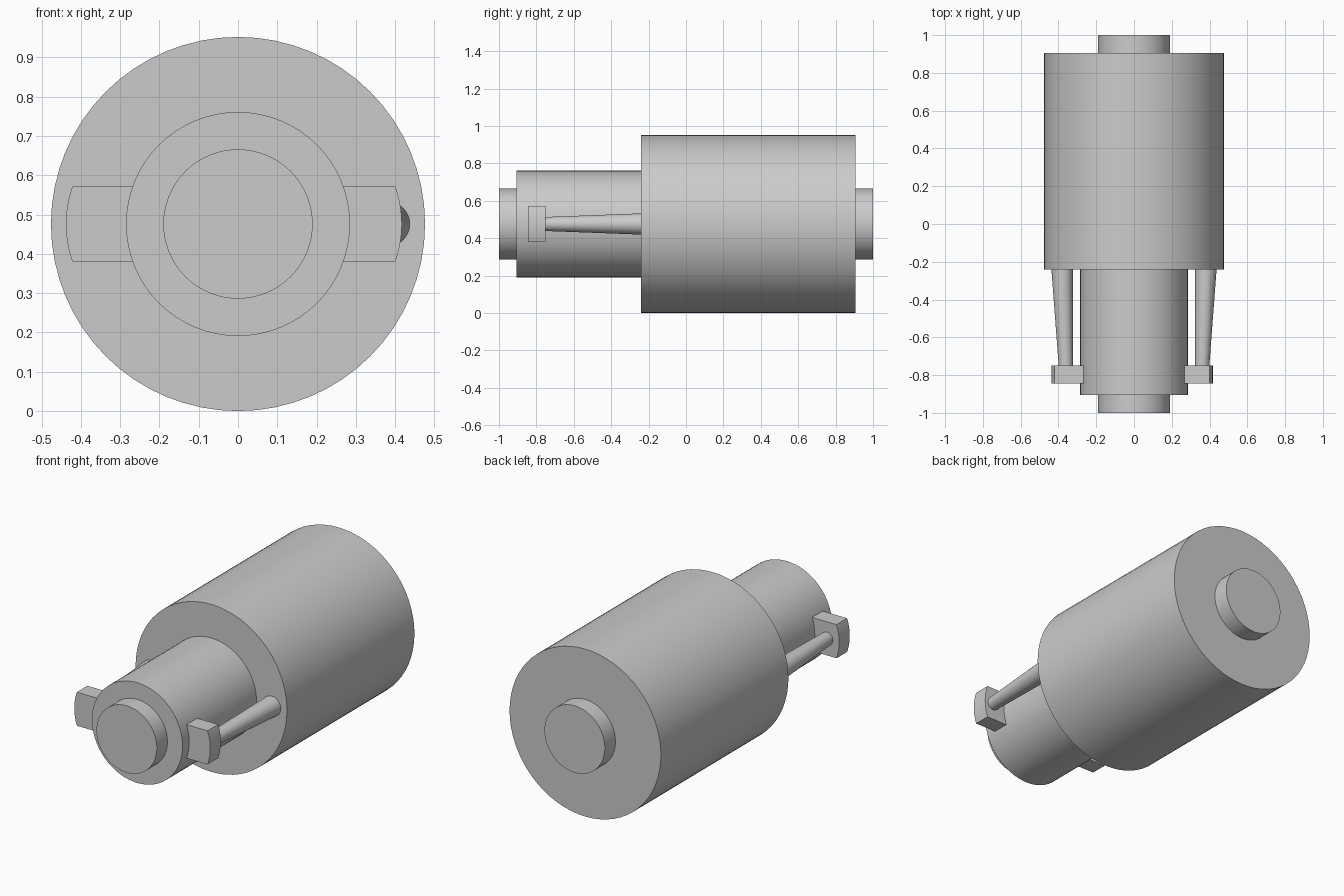
import bpy, bmesh, math

if "Cube" in bpy.data.objects:
    bpy.data.objects.remove(bpy.data.objects["Cube"])

AXIS_Z = 0.476


def finish(name, bm, smooth=True):
    bmesh.ops.recalc_face_normals(bm, faces=bm.faces)
    mesh = bpy.data.meshes.new(name)
    bm.to_mesh(mesh)
    bm.free()
    obj = bpy.data.objects.new(name, mesh)
    bpy.context.collection.objects.link(obj)
    bpy.ops.object.select_all(action='DESELECT')
    obj.select_set(True)
    bpy.context.view_layer.objects.active = obj
    if smooth:
        bpy.ops.object.shade_smooth_by_angle(angle=math.radians(30))
    return obj


def frustum(name, y0, y1, r0, r1, x0=0.0, x1=0.0, segments=64):
    """Round solid along y; each end has its own radius and x centre."""
    bm = bmesh.new()
    rings = []
    for x, y, r in ((x0, y0, r0), (x1, y1, r1)):
        ring = []
        for i in range(segments):
            a = 2 * math.pi * i / segments
            ring.append(bm.verts.new((x + r * math.cos(a), y, AXIS_Z + r * math.sin(a))))
        bm.faces.new(ring)
        rings.append(ring)
    for i in range(segments):
        j = (i + 1) % segments
        bm.faces.new((rings[0][i], rings[0][j], rings[1][j], rings[1][i]))
    return finish(name, bm)


def lug(name, side, outer, y0=-0.845, y1=-0.75, half=0.0955, arc=0.285, steps=10):
    """Block beside the barrel with a curved outer face."""
    span = math.asin(half / arc)
    profile = [(0.25, -half)]
    for i in range(steps + 1):
        a = -span + 2 * span * i / steps
        profile.append((outer - arc + arc * math.cos(a), arc * math.sin(a)))
    profile.append((0.25, half))
    bm = bmesh.new()
    face = bm.faces.new([bm.verts.new((side * x, y0, AXIS_Z + z)) for x, z in profile])
    ext = bmesh.ops.extrude_face_region(bm, geom=[face])
    moved = [v for v in ext["geom"] if isinstance(v, bmesh.types.BMVert)]
    bmesh.ops.translate(bm, verts=moved, vec=(0, y1 - y0, 0))
    return finish(name, bm)


# Main stepped body
frustum("casing", -0.24, 0.905, 0.476, 0.476)
frustum("barrel", -0.905, -0.22, 0.285, 0.285)
frustum("front_shaft", -1.0, -0.885, 0.19, 0.19)
frustum("rear_shaft", 0.885, 1.0, 0.19, 0.19)

# Side lugs and the tapered rods joining them to the casing
for label, side, outer in (("left", -1, 0.438), ("right", 1, 0.417)):
    lug(label + "_lug", side, outer)
    frustum(label + "_rod", -0.76, -0.23, 0.037, 0.057,
            side * 0.361, side * 0.381, segments=32)
